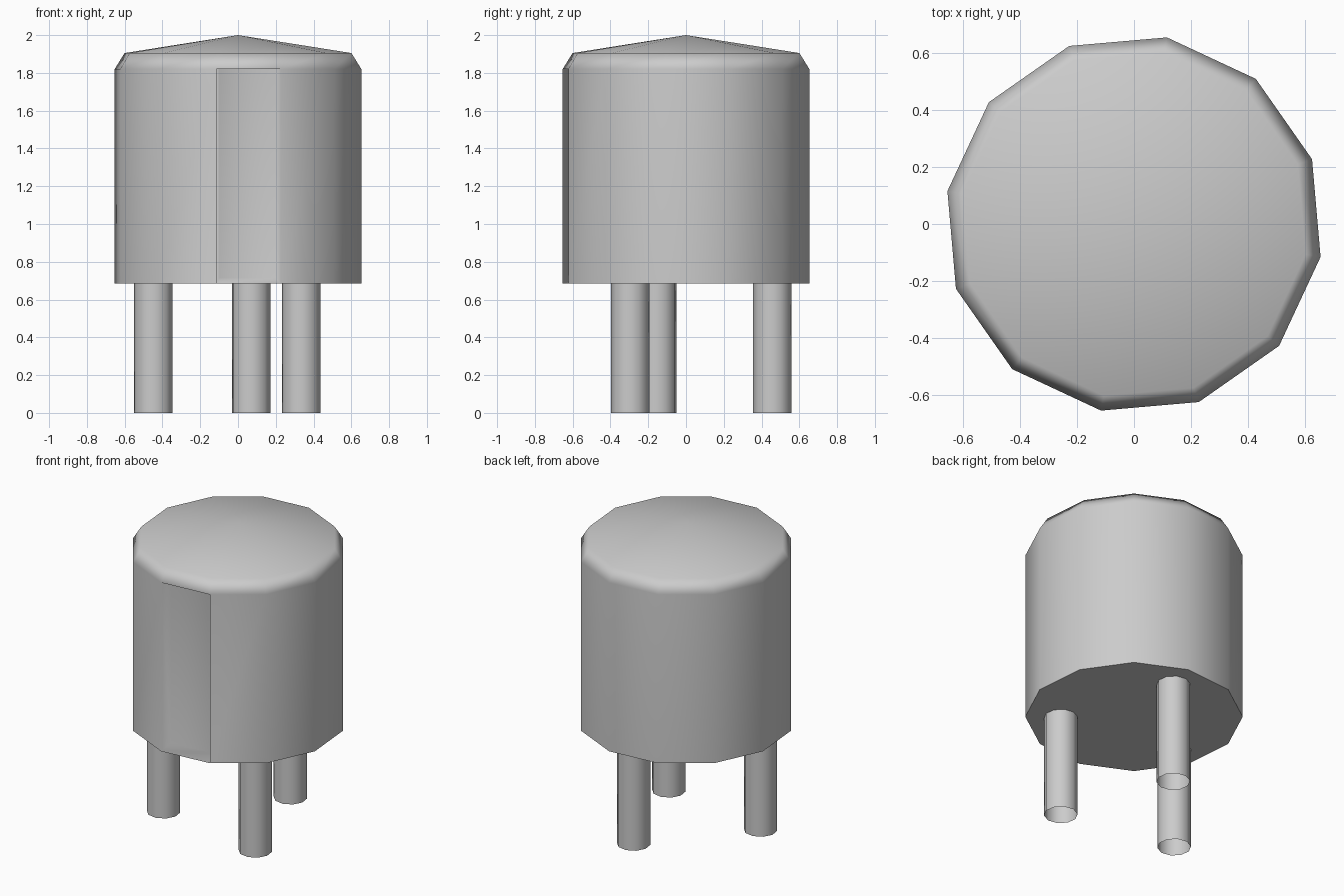
import bpy, bmesh
from math import cos, sin, pi, radians

cube = bpy.data.objects.get("Cube")
if cube:
    bpy.data.objects.remove(cube, do_unlink=True)

grey = bpy.data.materials.new("plain grey")
grey.use_nodes = True
grey.diffuse_color = (0.6, 0.6, 0.6, 1)
grey.node_tree.nodes["Principled BSDF"].inputs["Base Color"].default_value = (0.6, 0.6, 0.6, 1)


def ring(bm, radius, z, sides, turn=0.0, centre=(0, 0)):
    return [bm.verts.new((centre[0] + radius * cos(turn + 2 * pi * i / sides),
                          centre[1] + radius * sin(turn + 2 * pi * i / sides), z))
            for i in range(sides)]


def bridge(bm, low, high):
    n = len(low)
    return [bm.faces.new((low[i], low[(i + 1) % n], high[(i + 1) % n], high[i]))
            for i in range(n)]


def finish(bm, name):
    for face in bm.faces:
        face.smooth = True
    mesh = bpy.data.meshes.new(name)
    bm.to_mesh(mesh)
    bm.free()
    mesh.materials.append(grey)
    obj = bpy.data.objects.new(name, mesh)
    bpy.context.collection.objects.link(obj)
    return obj


# Twelve-sided drum with a bevelled, shallow cone roof
bm = bmesh.new()
turn = radians(-10)
base = ring(bm, 0.663, 0.685, 12, turn)
eave = ring(bm, 0.663, 1.82, 12, turn)
rim = ring(bm, 0.61, 1.905, 12, turn)
walls = bridge(bm, base, eave)
bridge(bm, eave, rim)
apex = bm.verts.new((0, 0, 2.0))
for i in range(12):
    bm.faces.new((rim[i], rim[(i + 1) % 12], apex))
floor = bm.faces.new(base[::-1])
for edge in floor.edges:
    edge.smooth = False

# Doorway: the front wall is pushed in towards the axis and slightly up
door = min(walls, key=lambda f: f.calc_center_median().y)
sill = [e for e in door.edges if all(v.co.z < 1 for v in e.verts)]
lintel = [e for e in door.edges if all(v.co.z > 1 for v in e.verts)]
outer = list(door.verts)
bm.faces.remove(door)
inner = [bm.verts.new((v.co.x * 0.87, v.co.y * 0.87, v.co.z + 0.03)) for v in outer]
bridge(bm, outer, inner)
panel = bm.faces.new(inner)
for edge in panel.edges:
    if len({round(v.co.z, 2) for v in edge.verts}) == 1:
        edge.smooth = False
for edge in sill + lintel:
    edge.smooth = False
drum = finish(bm, "drum_body")
drum.modifiers.new("even_shading", "WEIGHTED_NORMAL").keep_sharp = True

# Three open tube legs
for name, centre in (("back_leg", (0.07, 0.457)),
                     ("right_leg", (-0.448, -0.153)),
                     ("left_leg", (0.335, -0.295))):
    bm = bmesh.new()
    bridge(bm, ring(bm, 0.103, 0, 10, turn, centre), ring(bm, 0.103, 0.685, 10, turn, centre))
    finish(bm, name)
